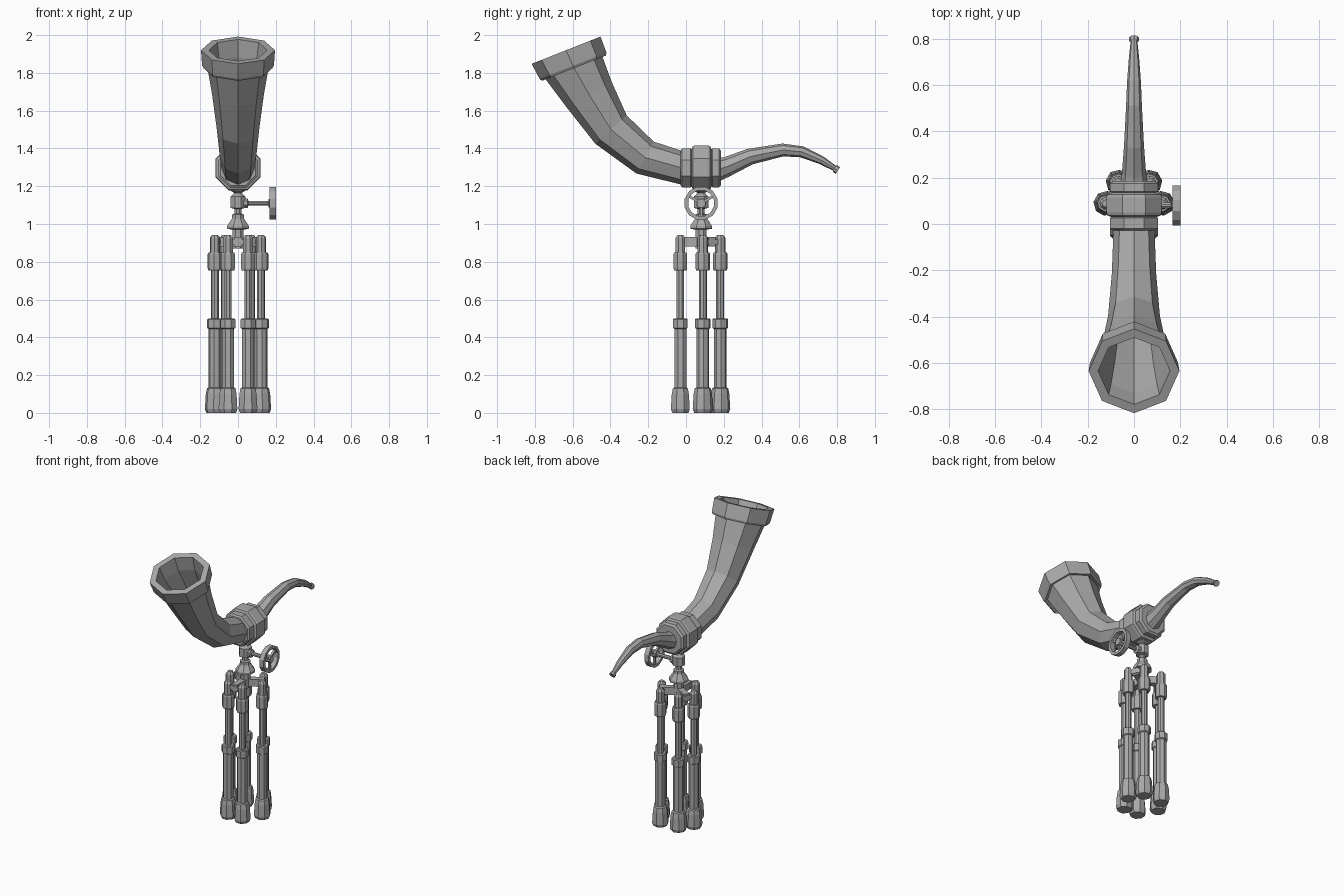
import bpy, bmesh
from math import sin, cos, pi, radians
from mathutils import Matrix, Vector

if "Cube" in bpy.data.objects:
    bpy.data.objects.remove(bpy.data.objects["Cube"])

grey = bpy.data.materials.new("plain_grey")
grey.use_nodes = True
grey.diffuse_color = (0.4, 0.4, 0.4, 1)
grey.node_tree.nodes["Principled BSDF"].inputs["Base Color"].default_value = (0.4, 0.4, 0.4, 1)

AXIS_Y = 0.08  # y position of the stand


def finish(name, bm):
    bmesh.ops.recalc_face_normals(bm, faces=bm.faces)
    mesh = bpy.data.meshes.new(name)
    bm.to_mesh(mesh)
    bm.free()
    mesh.materials.append(grey)
    obj = bpy.data.objects.new(name, mesh)
    bpy.context.collection.objects.link(obj)
    return obj


def skin(name, rings, closed=False):
    """Join rings of points with quads; cap the ends unless closed on itself."""
    bm = bmesh.new()
    rows = [[bm.verts.new(p) for p in ring] for ring in rings]
    n = len(rows[0])
    pairs = list(zip(rows, rows[1:]))
    if closed:
        pairs.append((rows[-1], rows[0]))
    for a, b in pairs:
        for i in range(n):
            j = (i + 1) % n
            bm.faces.new((a[i], a[j], b[j], b[i]))
    if not closed:
        bm.faces.new(rows[0])
        bm.faces.new(rows[-1])
    return finish(name, bm)


def bent_tube(name, sections, sides=8):
    """Tube in the x = 0 plane; each section is y, z, radius, direction in degrees."""
    rings = []
    for y, z, r, deg in sections:
        a = radians(deg)
        ring = []
        for i in range(sides):
            t = 2 * pi * i / sides
            ring.append((r * cos(t), y - r * sin(t) * sin(a), z + r * sin(t) * cos(a)))
        rings.append(ring)
    return skin(name, rings)


def turned(name, profile, matrix, sides=8, closed=False):
    """Faceted turning around local z; profile is a list of (height, radius)."""
    rings = []
    for h, r in profile:
        ring = []
        for i in range(sides):
            t = 2 * pi * (i + 0.5) / sides
            ring.append(matrix @ Vector((r * cos(t), r * sin(t), h)))
        rings.append(ring)
    return skin(name, rings, closed)


def box(name, size, matrix):
    bm = bmesh.new()
    bmesh.ops.create_cube(bm, size=1, matrix=matrix @ Matrix.Diagonal((*size, 1)))
    return finish(name, bm)


# Curved horn with a thick rim and a hollow mouth
bent_tube("horn", [
    (-0.01, 1.294, 0.088, 176), (-0.217, 1.352, 0.096, 151),
    (-0.397, 1.50, 0.112, 132), (-0.513, 1.685, 0.137, 119),
    (-0.596, 1.832, 0.163, 111.6), (-0.593, 1.825, 0.182, 111.6),
    (-0.598, 1.838, 0.190, 111.6), (-0.635, 1.920, 0.196, 111.6),
    (-0.635, 1.920, 0.155, 111.6), (-0.60, 1.83, 0.140, 111.6),
    (-0.513, 1.685, 0.115, 119), (-0.397, 1.50, 0.09, 132),
    (-0.25, 1.38, 0.06, 150)])

# Slender curved tail with a flared tip
bent_tube("tail", [
    (0.16, 1.285, 0.062, 15), (0.22, 1.305, 0.052, 24), (0.34, 1.357, 0.043, 19),
    (0.513, 1.392, 0.034, 4), (0.614, 1.382, 0.030, -16), (0.72, 1.336, 0.022, -31),
    (0.785, 1.296, 0.015, -33), (0.792, 1.291, 0.021, -33), (0.804, 1.283, 0.021, -33)])

# Stepped collar between horn and tail
collar = Matrix.Translation((0, 0, 1.297)) @ Matrix.Rotation(-pi / 2, 4, 'X')
turned("collar", [
    (-0.028, 0.100), (-0.02, 0.112), (0.025, 0.112), (0.03, 0.106), (0.037, 0.125),
    (0.05, 0.129), (0.115, 0.129), (0.128, 0.125), (0.135, 0.106), (0.14, 0.112),
    (0.175, 0.112), (0.185, 0.098)], collar)

# Neck, joint and cone over the legs
stand = Matrix.Translation((0, AXIS_Y, 0))
turned("neck", [
    (0.87, 0.032), (0.97, 0.032), (0.975, 0.062), (0.99, 0.062), (1.03, 0.034),
    (1.05, 0.034), (1.055, 0.02), (1.08, 0.02), (1.085, 0.042), (1.145, 0.042),
    (1.155, 0.03), (1.165, 0.022), (1.175, 0.04), (1.21, 0.04)], stand)

# Side handwheel with axle and spokes
wheel = Matrix.Translation((0, AXIS_Y, 1.11)) @ Matrix.Rotation(pi / 2, 4, 'Y')
turned("wheel_axle", [(0, 0.028), (0.05, 0.028), (0.055, 0.013), (0.16, 0.013),
                      (0.163, 0.024), (0.2, 0.024)], wheel)
turned("wheel_rim", [(0.167, 0.07), (0.167, 0.09), (0.2, 0.09), (0.2, 0.07)],
       wheel, sides=12, closed=True)
for k in range(3):
    turn = wheel @ Matrix.Rotation(2 * pi * k / 3, 4, 'Z')
    box("wheel_spoke", (0.07, 0.014, 0.014), turn @ Matrix.Translation((0.042, 0, 0.183)))

# Three folded legs, each a pair of telescopic tubes
LEG = [(0, 0.046), (0.02, 0.054), (0.10, 0.049), (0.13, 0.043), (0.135, 0.034),
       (0.445, 0.034), (0.45, 0.042), (0.495, 0.042), (0.50, 0.036), (0.50, 0.021),
       (0.755, 0.021), (0.755, 0.036), (0.765, 0.039), (0.84, 0.039), (0.85, 0.035),
       (0.85, 0.028), (0.925, 0.028), (0.942, 0.016)]
for angle in (-90, 30, 150):
    base = stand @ Matrix.Rotation(radians(angle), 4, 'Z')
    for side in (-1, 1):
        turned("leg_tube", LEG, base @ Matrix.Translation((0.11, side * 0.053, 0)))
    box("leg_bracket", (0.11, 0.04, 0.05), base @ Matrix.Translation((0.065, 0, 0.905)))
    box("leg_hinge_pin", (0.028, 0.11, 0.028), base @ Matrix.Translation((0.11, 0, 0.905)))
